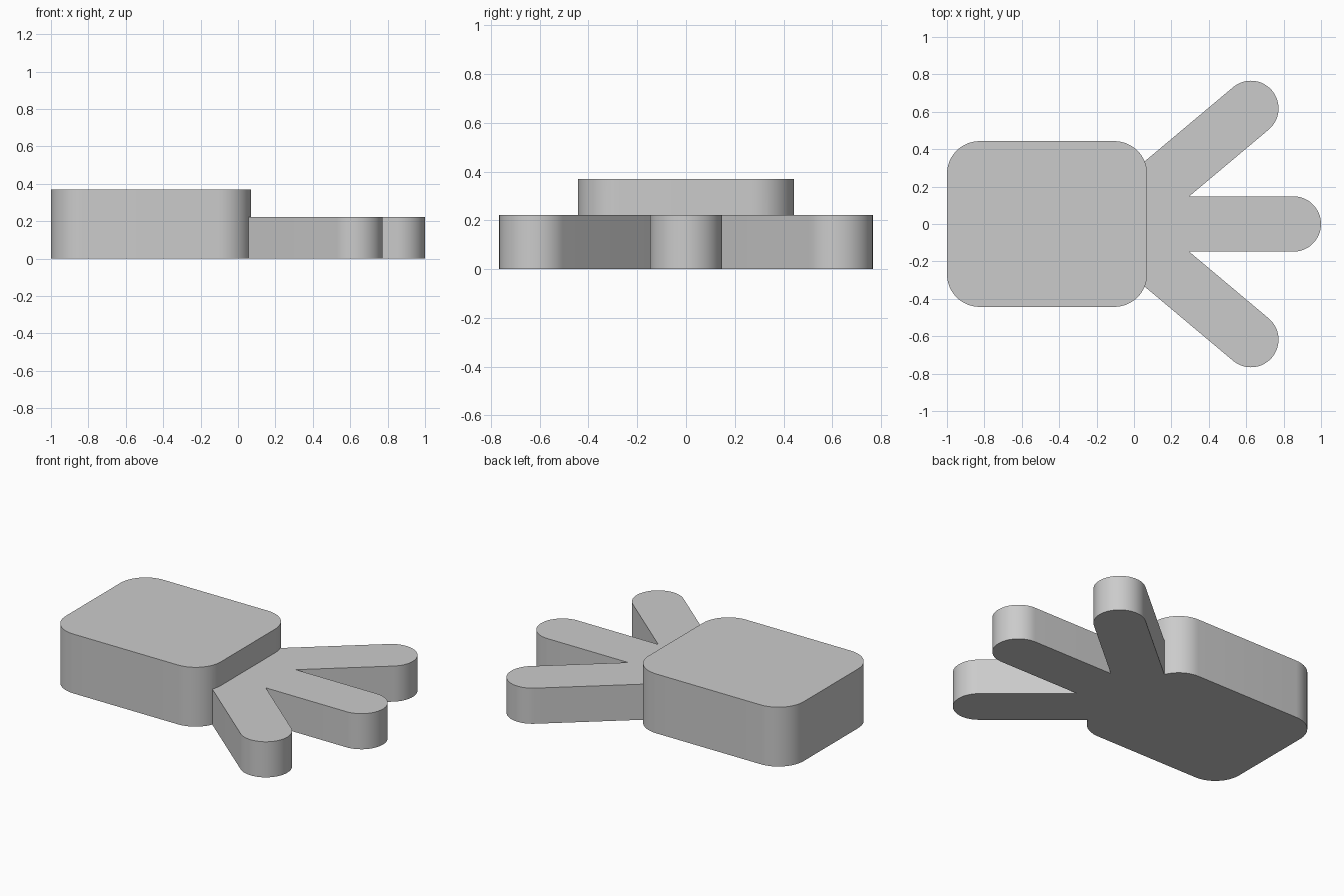
import bpy, bmesh
from math import radians, cos, sin, tan
from mathutils import Vector

cube = bpy.data.objects.get("Cube")
if cube:
    bpy.data.objects.remove(cube, do_unlink=True)

PALM_BACK, PALM_FRONT, PALM_HALF = -1.0, 0.07, 0.443
PALM_HEIGHT, CORNER = 0.37, 0.175
TOE_HEIGHT, TOE_RADIUS = 0.222, 0.148
SPREAD = radians(40)
SIDE_TIP = Vector((0.625, 0.618))

grey = bpy.data.materials.new("plain grey")
grey.use_nodes = True
grey.diffuse_color = (0.6, 0.6, 0.6, 1)
grey.node_tree.nodes["Principled BSDF"].inputs["Base Color"].default_value = (0.6, 0.6, 0.6, 1)


def arc(center, radius, start, end, steps):
    """Points on an arc, angles in radians."""
    return [(center[0] + radius * cos(start + (end - start) * i / steps),
             center[1] + radius * sin(start + (end - start) * i / steps))
            for i in range(steps + 1)]


def extrude_outline(name, outline, height):
    """Solid prism standing on the ground."""
    bm = bmesh.new()
    base = bm.faces.new([bm.verts.new((x, y, 0)) for x, y in outline])
    top = bmesh.ops.extrude_face_region(bm, geom=[base])["geom"]
    bmesh.ops.translate(bm, vec=(0, 0, height),
                        verts=[v for v in top if isinstance(v, bmesh.types.BMVert)])
    bmesh.ops.recalc_face_normals(bm, faces=bm.faces)
    mesh = bpy.data.meshes.new(name)
    bm.to_mesh(mesh)
    bm.free()
    mesh.materials.append(grey)
    obj = bpy.data.objects.new(name, mesh)
    bpy.context.collection.objects.link(obj)
    return obj


# Palm: rounded rectangle
right_angle = radians(90)
x0, x1, y1 = PALM_BACK + CORNER, PALM_FRONT - CORNER, PALM_HALF - CORNER
palm_outline = []
for i, center in enumerate([(x1, y1), (x0, y1), (x0, -y1), (x1, -y1)]):
    palm_outline += arc(center, CORNER, i * right_angle, (i + 1) * right_angle, 16)
foot = extrude_outline("foot", palm_outline, PALM_HEIGHT)

# Toes: half outline of middle and left toe, mirrored to the right
normal = Vector((-sin(SPREAD), cos(SPREAD)))
inner = SIDE_TIP - normal * TOE_RADIUS
outer = SIDE_TIP + normal * TOE_RADIUS
notch = (inner.x - (inner.y - TOE_RADIUS) / tan(SPREAD), TOE_RADIUS)
root_x = -0.1
root = (root_x, outer.y - (outer.x - root_x) * tan(SPREAD))
half = arc((1 - TOE_RADIUS, 0), TOE_RADIUS, 0, right_angle, 16)
half += [notch]
half += arc(SIDE_TIP, TOE_RADIUS, SPREAD - right_angle, SPREAD + right_angle, 32)
half += [root]
toes = extrude_outline("toes", half + [(x, -y) for x, y in reversed(half[1:])], TOE_HEIGHT)

# Join palm and toes into one solid
union = foot.modifiers.new("join toes", "BOOLEAN")
union.operation = "UNION"
union.solver = "EXACT"
union.object = toes
bpy.context.view_layer.objects.active = foot
foot.select_set(True)
bpy.ops.object.modifier_apply(modifier=union.name)
bpy.data.objects.remove(toes, do_unlink=True)
bpy.ops.object.shade_smooth_by_angle(angle=radians(30))
